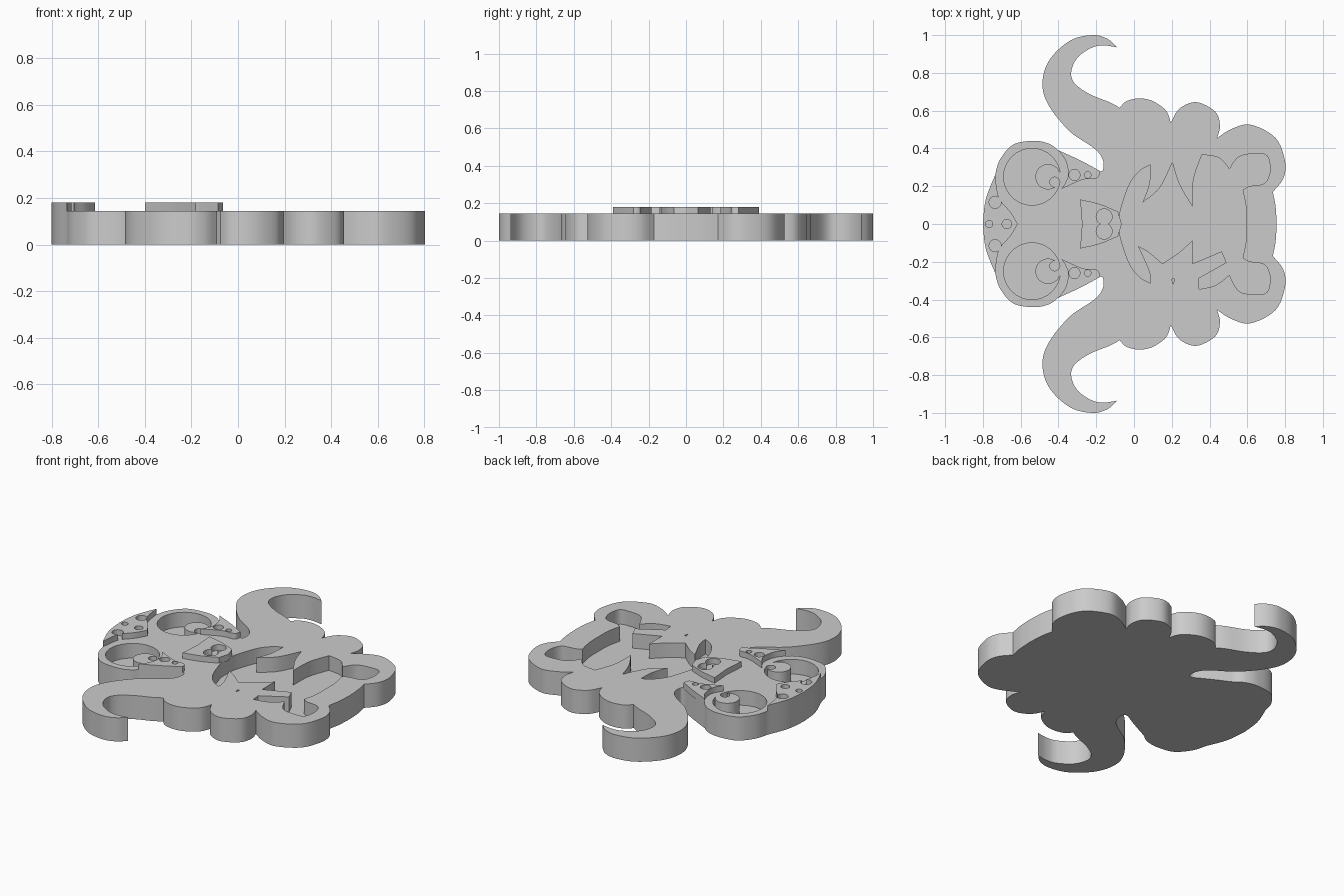
import bpy
import bmesh
from math import cos, sin, tau, radians

if "Cube" in bpy.data.objects:
    bpy.data.objects.remove(bpy.data.objects["Cube"], do_unlink=True)

SLAB_TOP = 0.145
PLATE_TOP = 0.18
FLOOR = 0.055
ABOVE = 0.3

grey = bpy.data.materials.new("plain grey")
grey.use_nodes = True
colour = (0.6, 0.6, 0.6, 1)
grey.diffuse_color = colour
grey.node_tree.nodes["Principled BSDF"].inputs["Base Color"].default_value = colour


def smooth_run(points, steps=6):
    """Catmull-Rom samples through points, without the last one."""
    padded = [points[0]] + points + [points[-1]]
    samples = []
    for a, b, c, d in zip(padded, padded[1:], padded[2:], padded[3:]):
        for step in range(steps):
            t = step / steps
            samples.append(tuple(
                q + t * ((r - p) + t * ((2 * p - 5 * q + 4 * r - s)
                         + t * (3 * q - p - 3 * r + s))) / 2
                for p, q, r, s in zip(a, b, c, d)))
    return samples


def join_runs(runs):
    """Chain smooth runs; a sharp corner remains where two runs meet."""
    path = []
    for index, run in enumerate(runs):
        start = [] if index == 0 else [runs[index - 1][-1]]
        path += smooth_run(start + run)
    return path + [runs[-1][-1]]


def flip(points):
    return [(x, -y) for x, y in points]


def mirrored(half):
    """Close a half profile across the centre line."""
    other = [p for p in reversed(flip(half)) if abs(p[1]) > 1e-5]
    return half + other


def circle(x, y, radius, sides=40):
    return [(x + radius * cos(tau * i / sides), y + radius * sin(tau * i / sides))
            for i in range(sides)]


def prism(name, profile, bottom, top):
    bm = bmesh.new()
    face = bm.faces.new([bm.verts.new((x, y, bottom)) for x, y in profile])
    lifted = bmesh.ops.extrude_face_region(bm, geom=[face])["geom"]
    for vert in lifted:
        if isinstance(vert, bmesh.types.BMVert):
            vert.co.z = top
    bmesh.ops.recalc_face_normals(bm, faces=bm.faces)
    mesh = bpy.data.meshes.new(name)
    bm.to_mesh(mesh)
    bm.free()
    mesh.materials.append(grey)
    part = bpy.data.objects.new(name, mesh)
    bpy.context.collection.objects.link(part)
    return part


def carve(part, cutters):
    """Subtract the cutters from the part, then discard them."""
    for cutter in cutters:
        cutter.hide_render = True
        modifier = part.modifiers.new("carve", "BOOLEAN")
        modifier.operation = "DIFFERENCE"
        modifier.solver = "EXACT"
        modifier.object = cutter
    graph = bpy.context.evaluated_depsgraph_get()
    result = bpy.data.meshes.new_from_object(part.evaluated_get(graph))
    part.modifiers.clear()
    part.data = result
    for cutter in cutters:
        bpy.data.objects.remove(cutter, do_unlink=True)


def plate(name, profile, holes):
    part = prism(name, profile, SLAB_TOP - 0.005, PLATE_TOP)
    carve(part, [prism("hole_cutter", circle(*hole), 0.05, ABOVE) for hole in holes])
    return part


# Slab outline: chin, three mane lobes, horn, cheek and brow
outline = join_runs([
    [(.755, 0), (.75, .09), (.735, .17)],
    [(.79, .24), (.80, .33), (.75, .455), (.62, .525), (.52, .505), (.44, .455)],
    [(.455, .52), (.43, .595), (.33, .645), (.24, .61), (.195, .535)],
    [(.17, .60), (.10, .65), (.03, .665), (-.04, .65), (-.075, .615)],
    [(-.13, .645), (-.23, .685), (-.31, .74), (-.333, .80), (-.30, .88),
     (-.22, .935), (-.155, .945), (-.09, .935)],
    [(-.14, .98), (-.22, 1), (-.34, .97), (-.45, .865), (-.485, .74),
     (-.45, .625), (-.34, .49), (-.21, .40), (-.165, .34), (-.165, .285), (-.19, .28)],
    [(-.28, .33), (-.40, .39)],
    [(-.45, .425), (-.53, .44), (-.64, .42), (-.71, .34), (-.735, .26)],
    [(-.785, .13), (-.80, 0)],
])
slab = prism("mask_slab", mirrored(outline), 0, SLAB_TOP)

# Mouth recess: curved lip, fangs and round corners
lip = [(-.077, 0), (-.072, .07), (-.024, .21), (.03, .28), (.087, .314)]
corner = [(.505, .29), (.555, .355), (.64, .372), (.705, .36), (.72, .28),
          (.69, .215), (.61, .2), (.575, .18)]
chin = [(.575, .18), (.593, .09), (.595, 0)]
left_half = join_runs([
    lip,
    [(.08, .21), (.045, .113)],
    [(.135, .19), (.203, .325)],
    [(.24, .21), (.31, .09)],
    [(.315, .235), (.36, .367)],
    [(.45, .35), (.505, .29)],
    corner[1:],
    chin[1:],
])
right_half = join_runs([
    lip,
    [(.08, .25), (.02, .115)],
    [(.08, .15), (.15, .21)],
    [(.24, .15), (.31, .085)],
    [(.31, .21)],
    [(.465, .145)],
    [(.49, .205)],
    [(.34, .29)],
    [(.345, .345)],
    [(.43, .325), (.505, .27)],
    corner[1:],
    chin[1:],
])
mouth = left_half + list(reversed(flip(right_half)))[1:-1]
cutters = [prism("mouth_cutter", mouth, FLOOR, ABOVE),
           prism("notch_cutter", [(.2, -.29), (.215, -.29), (.207, -.32)], FLOOR, ABOVE)]

# Eye sockets with a standing iris and a highlight hole
for side in (1, -1):
    socket = prism("socket_cutter", circle(-.54, .25 * side, .15, 64), FLOOR, ABOVE)
    carve(socket, [prism("iris_cutter", circle(-.455, .25 * side, .067), 0, 1)])
    cutters += [socket,
                prism("highlight_cutter", circle(-.42, .222 * side, .026), FLOOR, ABOVE)]
carve(slab, cutters)

# Raised brow plate
brow = join_runs([
    [(-.80, 0), (-.785, .13), (-.735, .26)],
    [(-.715, .14), (-.655, .065), (-.615, 0)],
])
parts = [slab, plate("brow_plate", mirrored(brow),
                     [(-.735, .115, .032), (-.735, -.115, .032),
                      (-.673, 0, .025), (-.767, 0, .019)])]

# Raised nose plate with nostrils
nose = join_runs([[(-.275, 0), (-.285, .13)], [(-.18, .105), (-.085, .065)],
                  [(-.065, 0)]])
parts.append(plate("nose_plate", mirrored(nose),
                   [(-.158, .038, .042), (-.158, -.038, .042)]))

# Raised cheek plates
cheek = join_runs([
    [(-.40, .39), (-.28, .335), (-.18, .28)],
    [(-.195, .243), (-.27, .235), (-.385, .185)],
    [(-.35, .25), (-.36, .33), (-.40, .39)],
])[:-1]
for label, side in (("left", 1), ("right", -1)):
    parts.append(plate(label + "_cheek_plate", [(x, y * side) for x, y in cheek],
                       [(-.315, .26 * side, .029), (-.245, .26 * side, .017)]))

# Smooth curved walls with sharp rims
bpy.ops.object.select_all(action="DESELECT")
for part in parts:
    part.select_set(True)
bpy.context.view_layer.objects.active = slab
bpy.ops.object.shade_smooth_by_angle(angle=radians(30))
